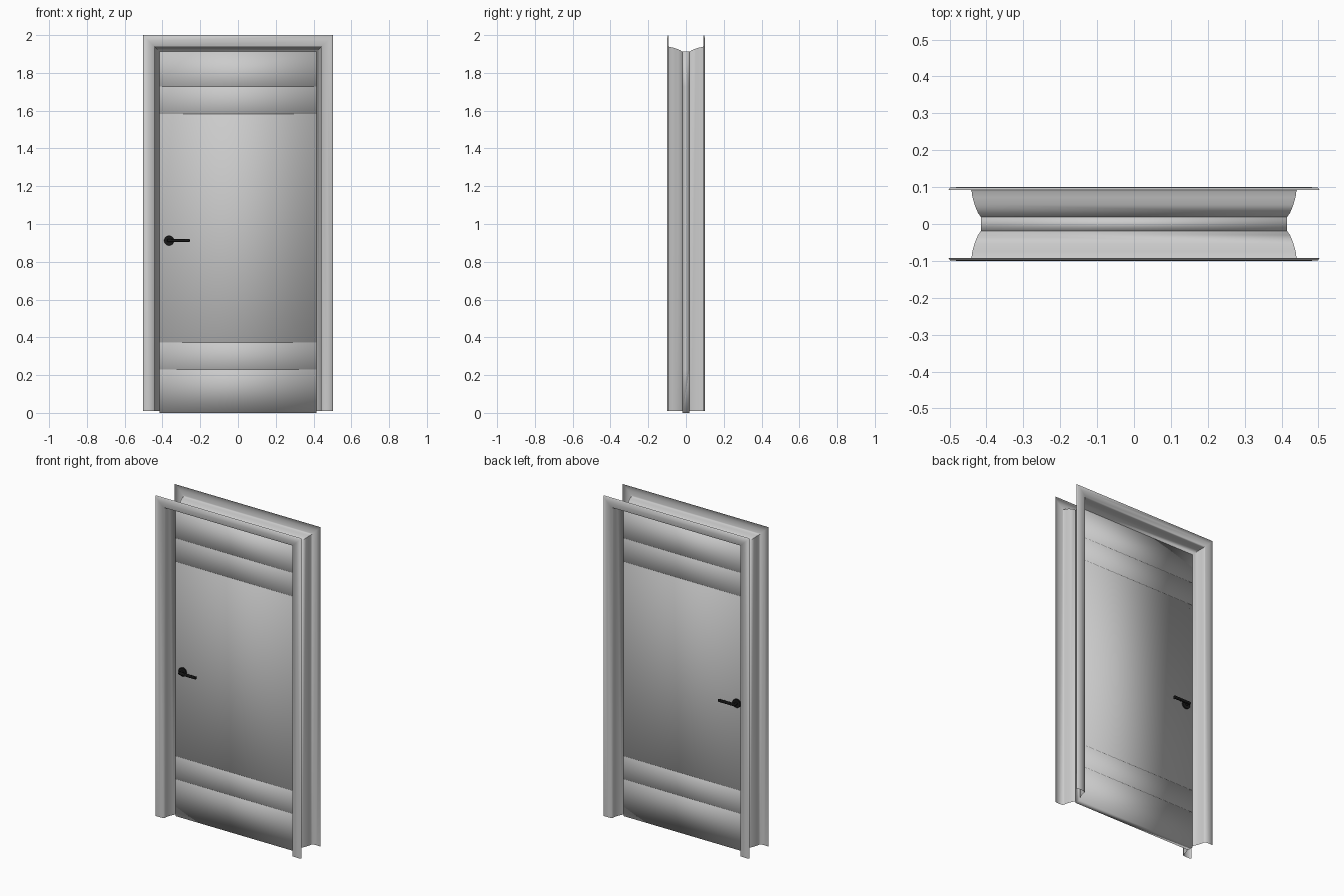
import bpy
import math
from mathutils import Matrix

if "Cube" in bpy.data.objects:
    bpy.data.objects.remove(bpy.data.objects["Cube"])


def make_object(name, verts, faces, angle):
    mesh = bpy.data.meshes.new(name)
    mesh.from_pydata(verts, [], faces)
    mesh.update()
    obj = bpy.data.objects.new(name, mesh)
    bpy.context.collection.objects.link(obj)
    smooth(obj, angle)
    return obj


def smooth(obj, angle=35):
    bpy.ops.object.select_all(action='DESELECT')
    obj.select_set(True)
    bpy.context.view_layer.objects.active = obj
    bpy.ops.object.shade_smooth_by_angle(angle=math.radians(angle))


# Casing: thin moulded profile (distance from centre, depth), mitred round the opening
PROFILE = [(.503, .092), (.498, .099), (.472, .1), (.445, .098), (.440, .088),
           (.438, .073), (.432, .052), (.423, .030), (.415, .019)]


def casing(name, side):
    verts = []
    for o, d in PROFILE:
        y = d * side
        verts += [(-o, y, .01), (-o, y, 1.497 + o), (o, y, 1.497 + o), (o, y, .01)]
    faces = []
    for i in range(len(PROFILE) - 1):
        for j in range(3):
            a, b = i * 4 + j, i * 4 + j + 4
            f = (a, a + 1, b + 1, b)
            faces.append(f if side > 0 else f[::-1])
    return make_object(name, verts, faces, 70)


casing("front_casing", -1)
casing("back_casing", 1)

# Door leaf: side profile with hairline grooves, extruded across the width, softly shaded
W, T, G = .415, .019, .0012
BOTTOM, TOP = 0.0, 1.912
edge = [(T, BOTTOM)]
for z in (.23, .373, 1.582, 1.728):
    edge += [(T, z - G), (T - G, z), (T, z + G)]
edge.append((T, TOP))
outline = edge + [(-y, z) for y, z in reversed(edge)]
n = len(outline)
verts = [(x, y, z) for x in (-W, W) for y, z in outline]
faces = [((i + 1) % n, n + (i + 1) % n, n + i, i) for i in range(n)]
faces += [tuple(reversed(range(n))), tuple(range(n, 2 * n))]
door = make_object("door_leaf", verts, faces, 180)
# keep the groove bottoms crisp so each band shades on its own
for e in door.data.edges:
    a, b = (door.data.vertices[i].co for i in e.vertices)
    if abs(a.x - b.x) > W and abs(a.y) < T - G / 2:
        e.use_edge_sharp = True

# Handles: round rose, neck and flat lever on both sides
black = bpy.data.materials.new("black_metal")
black.diffuse_color = (.01, .01, .01, 1)
black.use_nodes = True
black.node_tree.nodes["Principled BSDF"].inputs["Base Color"].default_value = black.diffuse_color
HX, HZ = -.365, .912


def cylinder(name, r, y0, y1):
    bpy.ops.mesh.primitive_cylinder_add(vertices=32, radius=r, depth=abs(y1 - y0),
                                        location=(HX, (y0 + y1) / 2, HZ),
                                        rotation=(math.pi / 2, 0, 0))
    obj = bpy.context.object
    obj.name = name
    obj.data.materials.append(black)
    smooth(obj)


for side, label in ((-1, "front"), (1, "back")):
    cylinder(label + "_handle_rose", .026, side * T, side * (T + .008))
    cylinder(label + "_handle_neck", .008, side * (T + .008), side * .044)
    bpy.ops.mesh.primitive_cube_add(size=1, location=(-.315, side * .048, HZ))
    lever = bpy.context.object
    lever.name = label + "_handle_lever"
    lever.data.transform(Matrix.Diagonal((.12, .014, .016, 1)))
    lever.data.materials.append(black)
    bevel = lever.modifiers.new("soft_edges", 'BEVEL')
    bevel.width, bevel.segments = .004, 2
    smooth(lever)
